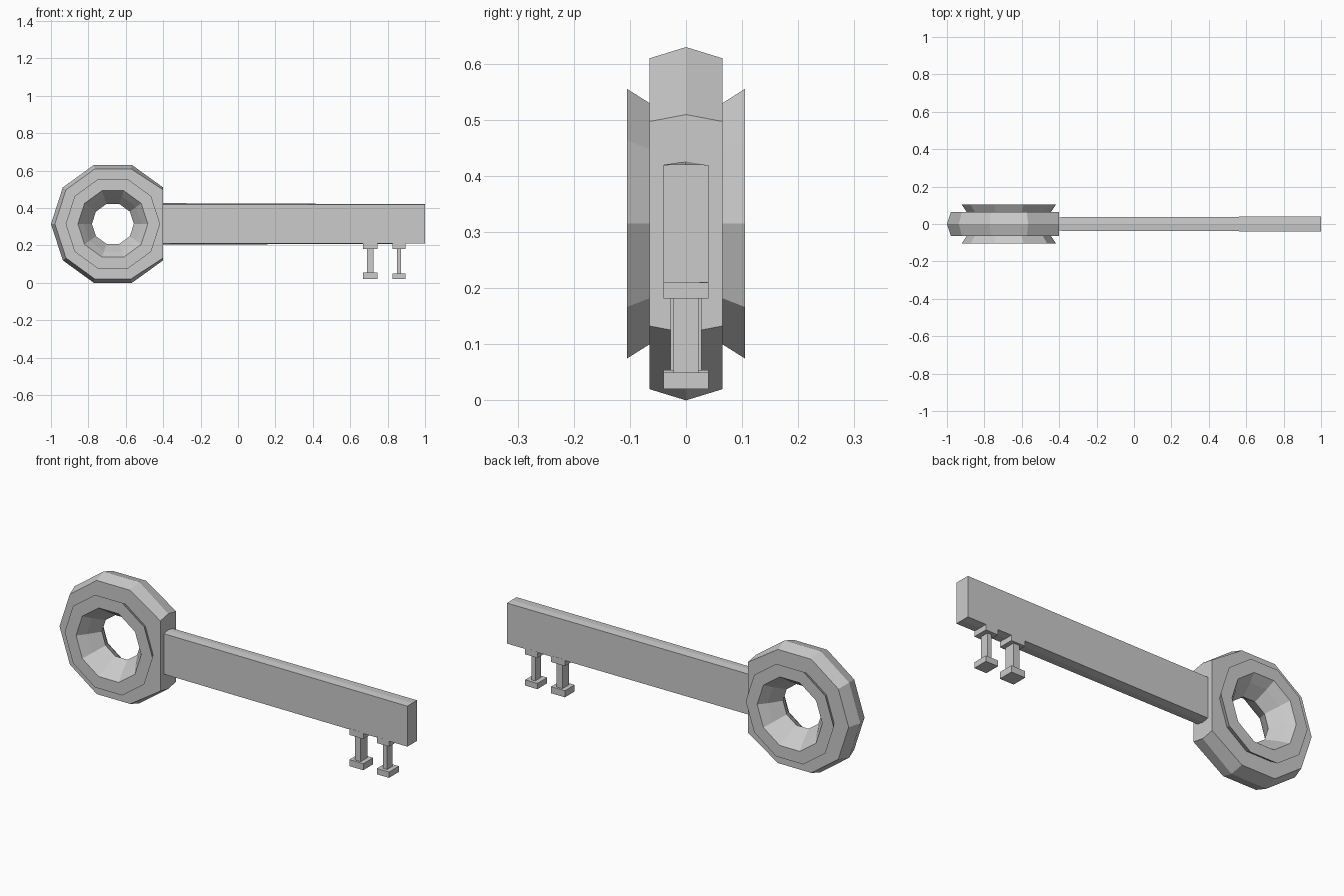
import bpy, bmesh
from math import cos, sin, pi

if "Cube" in bpy.data.objects:
    bpy.data.objects.remove(bpy.data.objects["Cube"])

CX, CZ, N = -0.669, 0.315, 10


def finish(bm, name):
    bmesh.ops.recalc_face_normals(bm, faces=bm.faces[:])
    me = bpy.data.meshes.new(name)
    bm.to_mesh(me)
    bm.free()
    ob = bpy.data.objects.new(name, me)
    bpy.context.collection.objects.link(ob)
    return ob


def bridge(bm, loops):
    for a, b in zip(loops, loops[1:]):
        for i in range(len(a)):
            j = (i + 1) % len(a)
            bm.faces.new((a[i], a[j], b[j], b[i]))


# Bow: ten-sided ring with flared rims, (radius, y) half profile mirrored in y
half = [(0.331, 0), (0.31, 0.065), (0.226, 0.065), (0.2525, 0.105),
        (0.187, 0.105), (0.155, 0.065), (0.112, 0)]
profile = half + [(r, -y) for r, y in half[-2:0:-1]]
bm = bmesh.new()
loops = []
for k, (r, y) in enumerate(profile):
    ring = []
    for i in range(N):
        a = 2 * pi * i / N
        x = CX + r * cos(a)
        # the outer wall is flattened where the shank meets it
        if r > 0.3 and i in (0, 1, N - 1):
            x = -0.40
        ring.append(bm.verts.new((x, y, CZ + r * sin(a))))
    loops.append(ring)
bridge(bm, loops + loops[:1])
finish(bm, "bow_ring")

# Shank: slim bar whose top and bottom ridges fade out toward the tip
bm = bmesh.new()
loops = []
for x, w, ridge in ((-0.42, 0.036, 0.006), (1.0, 0.04, 0.0005)):
    sec = [(-w, 0.21), (0, 0.21 - ridge), (w, 0.21),
           (w, 0.42), (0, 0.42 + ridge), (-w, 0.42)]
    loops.append([bm.verts.new((x, y, z)) for y, z in sec])
bridge(bm, loops)
for loop in loops:
    bm.faces.new(loop)
finish(bm, "shank")


def box(bm, x, hx, hy, z0, z1):
    v = bmesh.ops.create_cube(bm, size=1)["verts"]
    bmesh.ops.scale(bm, verts=v, vec=(2 * hx, 2 * hy, z1 - z0))
    bmesh.ops.translate(bm, verts=v, vec=(x, 0, (z0 + z1) / 2))


# Teeth: collar, stem and foot
for name, x, hx, sx, sy, foot in (("inner_tooth", 0.707, 0.04, 0.017, 0.028, 0.054),
                                  ("end_tooth", 0.86, 0.035, 0.011, 0.0225, 0.05)):
    bm = bmesh.new()
    box(bm, x, hx, 0.04, 0.182, 0.215)
    box(bm, x, sx, sy, foot - 0.01, 0.19)
    box(bm, x, hx, 0.04, 0.02, foot)
    finish(bm, name)
